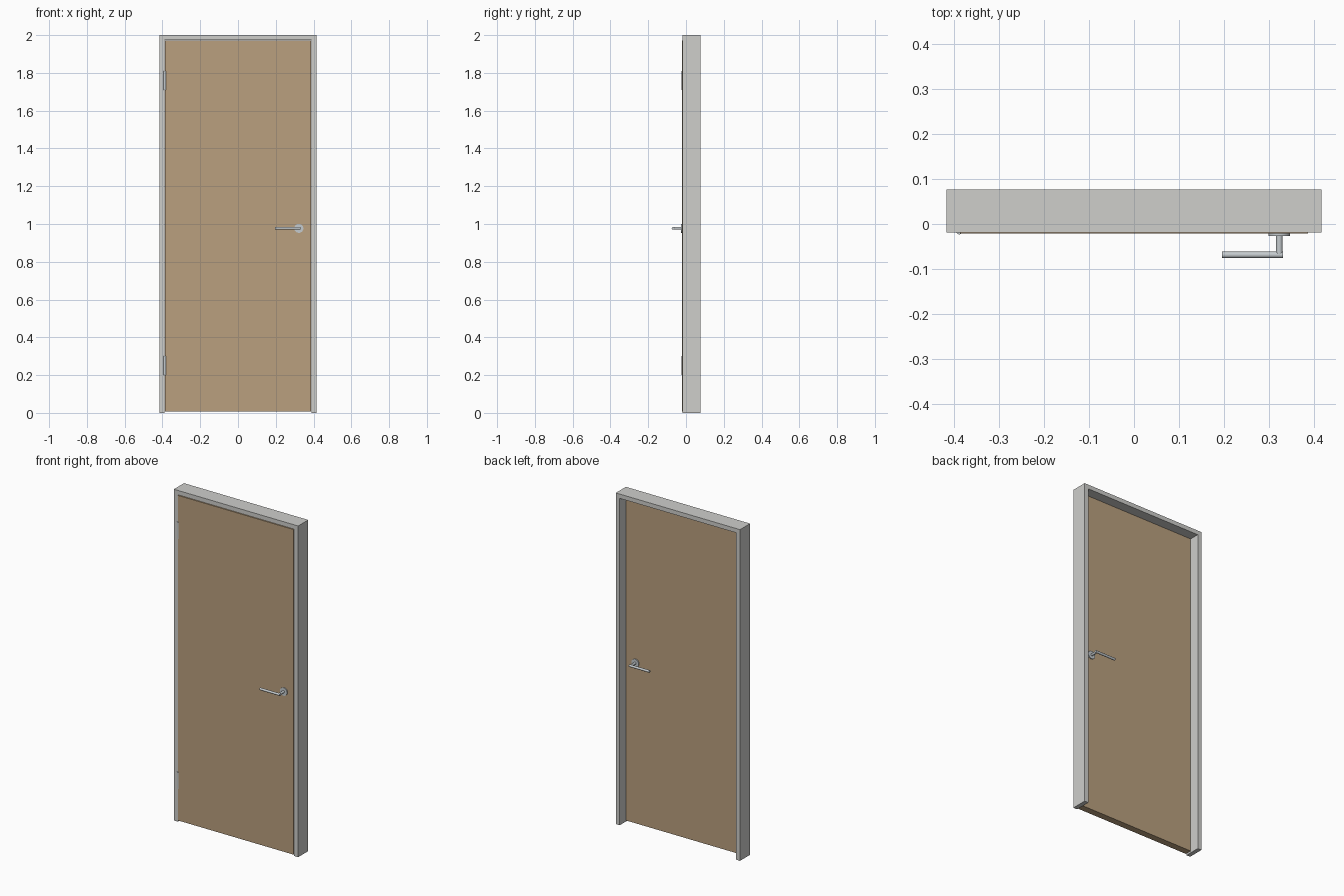
import bpy
import math
from mathutils import Vector

cube = bpy.data.objects.get("Cube")
if cube:
    bpy.data.objects.remove(cube, do_unlink=True)


def material(name, rgb, rough=0.6):
    mat = bpy.data.materials.new(name)
    mat.use_nodes = True
    mat.diffuse_color = (*rgb, 1)
    bsdf = mat.node_tree.nodes["Principled BSDF"]
    bsdf.inputs["Base Color"].default_value = (*rgb, 1)
    bsdf.inputs["Roughness"].default_value = rough
    return mat


GREY = material("frame grey", (0.62, 0.62, 0.60))
WOOD = material("door wood", (0.49, 0.35, 0.21))
STEEL = material("brushed steel", (0.56, 0.60, 0.62))


def mesh_object(name, verts, faces, mat):
    mesh = bpy.data.meshes.new(name)
    mesh.from_pydata(verts, [], faces)
    mesh.materials.append(mat)
    obj = bpy.data.objects.new(name, mesh)
    bpy.context.collection.objects.link(obj)
    return obj


def prism(name, outline, y0, y1, mat):
    """Extrude an outline in the xz plane from y0 to y1."""
    n = len(outline)
    verts = [(x, y, z) for y in (y0, y1) for x, z in outline]
    sides = [(i, i + n, (i + 1) % n + n, (i + 1) % n) for i in range(n)]
    caps = [tuple(range(n)), tuple(reversed(range(n, 2 * n)))]
    return mesh_object(name, verts, sides + caps, mat)


def rod(name, start, end, radius, mat, sides=32):
    """Round bar between two points."""
    a, b = Vector(start), Vector(end)
    axis = b - a
    bpy.ops.mesh.primitive_cylinder_add(
        vertices=sides, radius=radius, depth=axis.length, location=(a + b) / 2,
        rotation=axis.to_track_quat("Z", "Y").to_euler())
    obj = bpy.context.object
    obj.name = name
    obj.data.materials.append(mat)
    bpy.ops.object.shade_smooth_by_angle(angle=math.radians(35))
    return obj


# Frame: two jambs and a head in one piece, open at the floor
W, H, JAMB = 0.415, 2.0, 0.026
FRONT, BACK = -0.019, 0.077
inner, head = W - JAMB, H - JAMB
prism("door_frame", [(-W, 0), (-inner, 0), (-inner, head), (inner, head),
                     (inner, 0), (W, 0), (W, H), (-W, H)], FRONT, BACK, GREY)

# Door leaf with a narrow gap all round
GAP = 0.003
DOOR_FRONT, DOOR_BACK = -0.0205, 0.0205
leaf = inner - GAP
prism("door_leaf", [(-leaf, 0.008), (leaf, 0.008),
                    (leaf, head - GAP), (-leaf, head - GAP)],
      DOOR_FRONT, DOOR_BACK, WOOD)

# Hinge knuckles
for label, z in (("lower", 0.25), ("upper", 1.76)):
    rod(label + "_hinge", (-0.387, -0.016, z - 0.05), (-0.387, -0.016, z + 0.05),
        0.007, STEEL)

# Lever handles on both faces
HX, HZ, R = 0.322, 0.977, 0.0072
for label, face, out in (("front", DOOR_FRONT, -1), ("back", DOOR_BACK, 1)):
    lever_y = face + out * 0.048
    rod(label + "_handle_rose", (HX, face, HZ), (HX, face + out * 0.006, HZ), 0.024, STEEL)
    rod(label + "_handle_neck", (HX, face, HZ), (HX, lever_y, HZ), R, STEEL)
    rod(label + "_handle_lever", (0.195, lever_y, HZ), (0.330, lever_y, HZ), R, STEEL)
